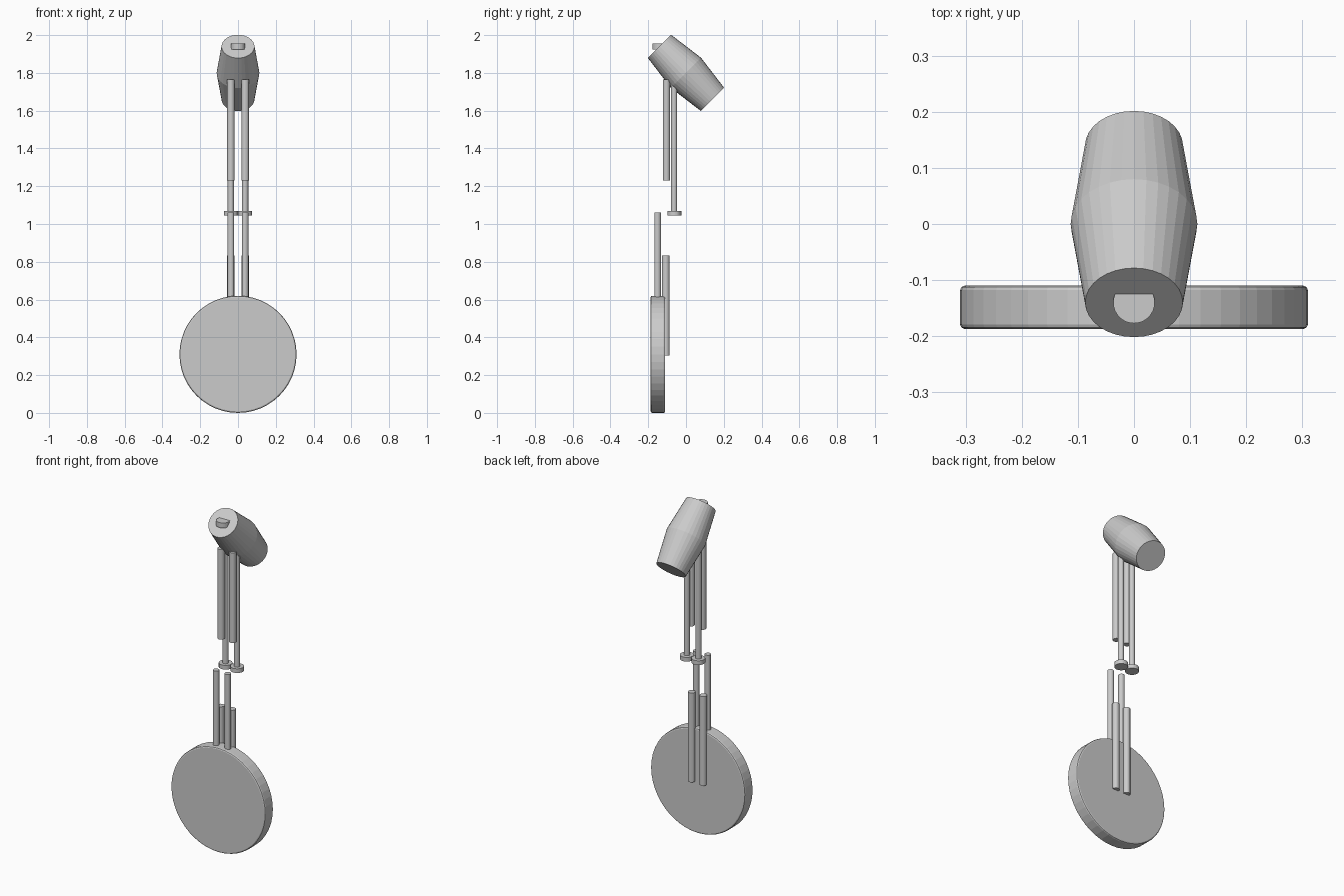
import bpy
import bmesh
import math
from mathutils import Matrix, Vector

if "Cube" in bpy.data.objects:
    bpy.data.objects.remove(bpy.data.objects["Cube"])

grey = bpy.data.materials.new("plain grey")
grey.diffuse_color = (0.6, 0.6, 0.6, 1.0)
grey.use_nodes = True
grey.node_tree.nodes["Principled BSDF"].inputs["Base Color"].default_value = grey.diffuse_color


def lathe(name, profile, sides, location, rotation_x=0.0):
    """Closed solid of revolution about local z; profile is (radius, height)."""
    bm = bmesh.new()
    rings = []
    for r, h in profile:
        rings.append([bm.verts.new((r * math.cos(2 * math.pi * i / sides),
                                    r * math.sin(2 * math.pi * i / sides), h))
                      for i in range(sides)])
    for low, high in zip(rings, rings[1:]):
        for i in range(sides):
            j = (i + 1) % sides
            bm.faces.new((low[i], low[j], high[j], high[i]))
    bm.faces.new(rings[0][::-1])
    bm.faces.new(rings[-1])
    bm.transform(Matrix.Translation(Vector(location)) @ Matrix.Rotation(rotation_x, 4, 'X'))
    mesh = bpy.data.meshes.new(name)
    bm.to_mesh(mesh)
    bm.free()
    mesh.materials.append(grey)
    obj = bpy.data.objects.new(name, mesh)
    bpy.context.collection.objects.link(obj)
    return obj


def rod(name, x, y, z0, z1, radius, sides=20):
    return lathe(name, [(radius, 0), (radius, z1 - z0)], sides, (x, y, z0))


# Upright wheel disc with a softened rim
R, T, B = 0.31, 0.0385, 0.008
lathe("wheel_disc", [(R - B, -T), (R - 0.3 * B, -T + 0.3 * B), (R, -T + B),
                     (R, T - B), (R - 0.3 * B, T - 0.3 * B), (R - B, T)],
      48, (0, -0.1485, 0.31), math.pi / 2)

# Barrel-shaped body, tilted 45 degrees, wide in the middle
lathe("barrel_body", [(0.087, -0.198), (0.113, 0), (0.087, 0.198)],
      32, (0, 0, 1.80), math.pi / 4)

# Small round stub half sunk in the barrel's upper end
rod("end_stub", 0, -0.14, 1.925, 1.955, 0.037, 32)

# Paired rods on each side
for side, x in (("left", -0.038), ("right", 0.038)):
    rod("lower_front_rod_" + side, x, -0.15, 0.53, 1.06, 0.0175)
    rod("lower_back_rod_" + side, x, -0.107, 0.303, 0.833, 0.02)
    rod("upper_front_rod_" + side, x, -0.103, 1.23, 1.765, 0.0195)
    rod("upper_back_rod_" + side, x, -0.063, 1.06, 1.77, 0.0165)
    rod("rod_foot_" + side, x, -0.062, 1.045, 1.07, 0.037, 32)
